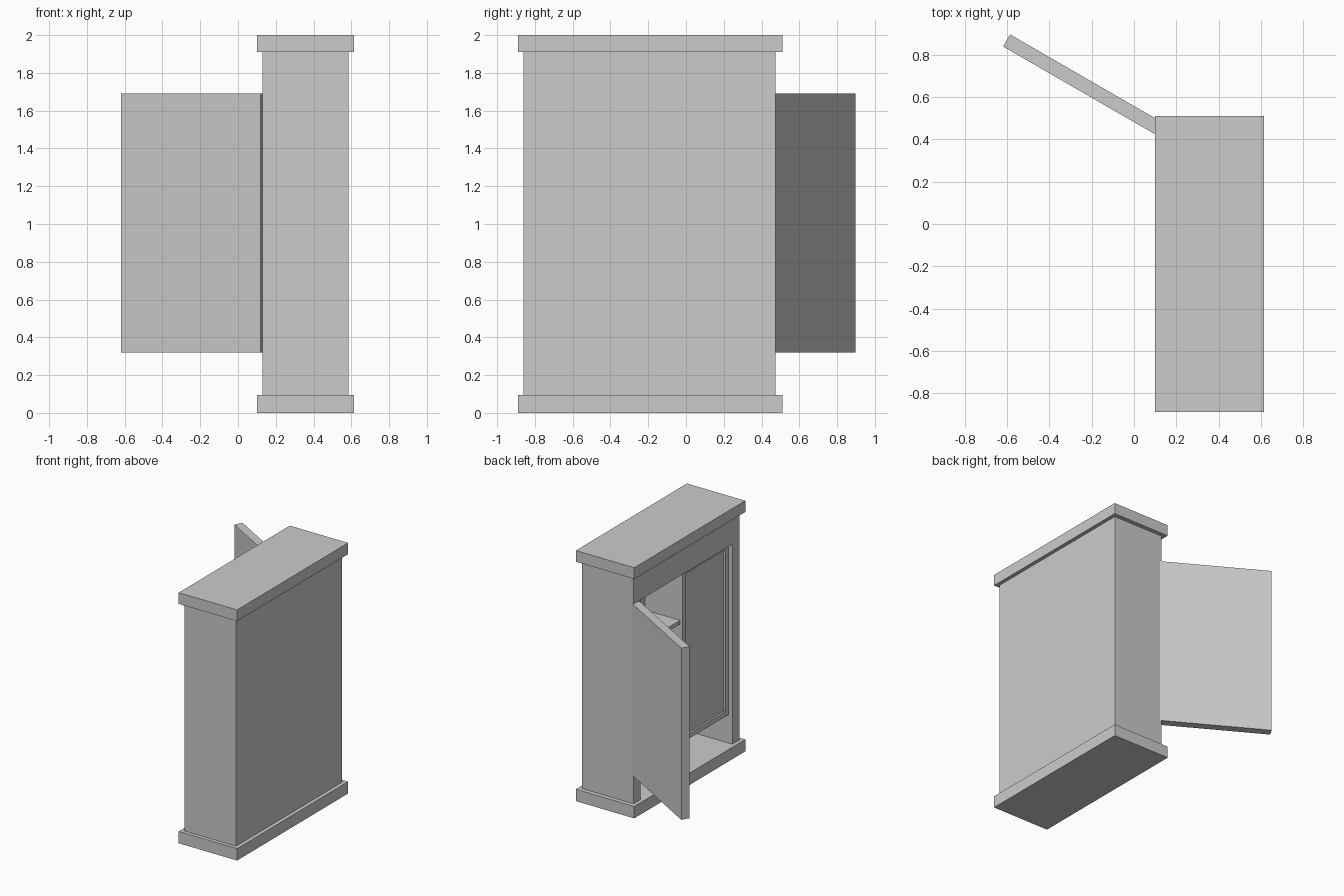
import bpy, bmesh, math
from mathutils import Matrix, Vector

if "Cube" in bpy.data.objects:
    bpy.data.objects.remove(bpy.data.objects["Cube"])


def box(name, x, y, z):
    """Axis-aligned box from (min, max) ranges."""
    bm = bmesh.new()
    bmesh.ops.create_cube(bm, size=1)
    size = (x[1] - x[0], y[1] - y[0], z[1] - z[0])
    mid = Vector(((x[0] + x[1]) / 2, (y[0] + y[1]) / 2, (z[0] + z[1]) / 2))
    for v in bm.verts:
        v.co = Vector(v.co[i] * size[i] for i in range(3)) + mid
    me = bpy.data.meshes.new(name)
    bm.to_mesh(me)
    bm.free()
    ob = bpy.data.objects.new(name, me)
    bpy.context.collection.objects.link(ob)
    return ob


def recess_panel(ob, border, depth):
    """Sink a panel into the face that looks towards -x."""
    bm = bmesh.new()
    bm.from_mesh(ob.data)
    bm.normal_update()
    face = min(bm.faces, key=lambda f: f.normal.x)
    bmesh.ops.inset_region(bm, faces=[face], thickness=border)
    face = min(bm.faces, key=lambda f: (round(f.normal.x, 3),
               (f.calc_center_median() - face.calc_center_median()).length))
    ext = bmesh.ops.extrude_discrete_faces(bm, faces=[face])
    bmesh.ops.translate(bm, vec=(depth, 0, 0), verts=list(ext["faces"][0].verts))
    bm.to_mesh(ob.data)
    bm.free()


X0, X1, Y0, Y1 = 0.13, 0.585, -0.86, 0.475    # carcass footprint
WALL, MID = 0.09, -0.19
BASE, TOP, DOOR_Z = 0.095, 1.91, (0.32, 1.69)

# Base and top slabs
for name, z in (("base_slab", (0, BASE)), ("top_slab", (TOP, 2.0))):
    box(name, (0.10, 0.615), (-0.89, 0.51), z)

# Carcass walls and the rail above the doors
box("side_wall_hinge", (X0, X1), (Y1 - WALL, Y1), (BASE, TOP))
box("side_wall_far", (X0, X1), (Y0, Y0 + WALL), (BASE, TOP))
box("back_wall", (X1 - WALL, X1), (Y0 + WALL, Y1 - WALL), (BASE, TOP))
box("top_rail", (X0, X0 + WALL), (Y0 + WALL, Y1 - WALL), (DOOR_Z[1], TOP))

# Divider and the shelves in the open bay
box("divider", (0.18, X1 - WALL), (MID - 0.03, MID), (BASE, TOP))
for i, z in enumerate((0.70, 1.29)):
    box(f"shelf_{i + 1}", (0.185, X1 - WALL), (MID, Y1 - WALL), (z - 0.03, z))

# Closed door with sunken panel
closed = box("closed_door", (0.165, 0.225), (Y0 + WALL, MID), DOOR_Z)
recess_panel(closed, 0.055, 0.015)

# Open door, swung out about its hinge edge
door = box("open_door", (-0.854, 0), (0, 0.066), DOOR_Z)
door.matrix_world = (Matrix.Translation((0.12, 0.413, 0))
                     @ Matrix.Rotation(math.radians(-30), 4, "Z"))
